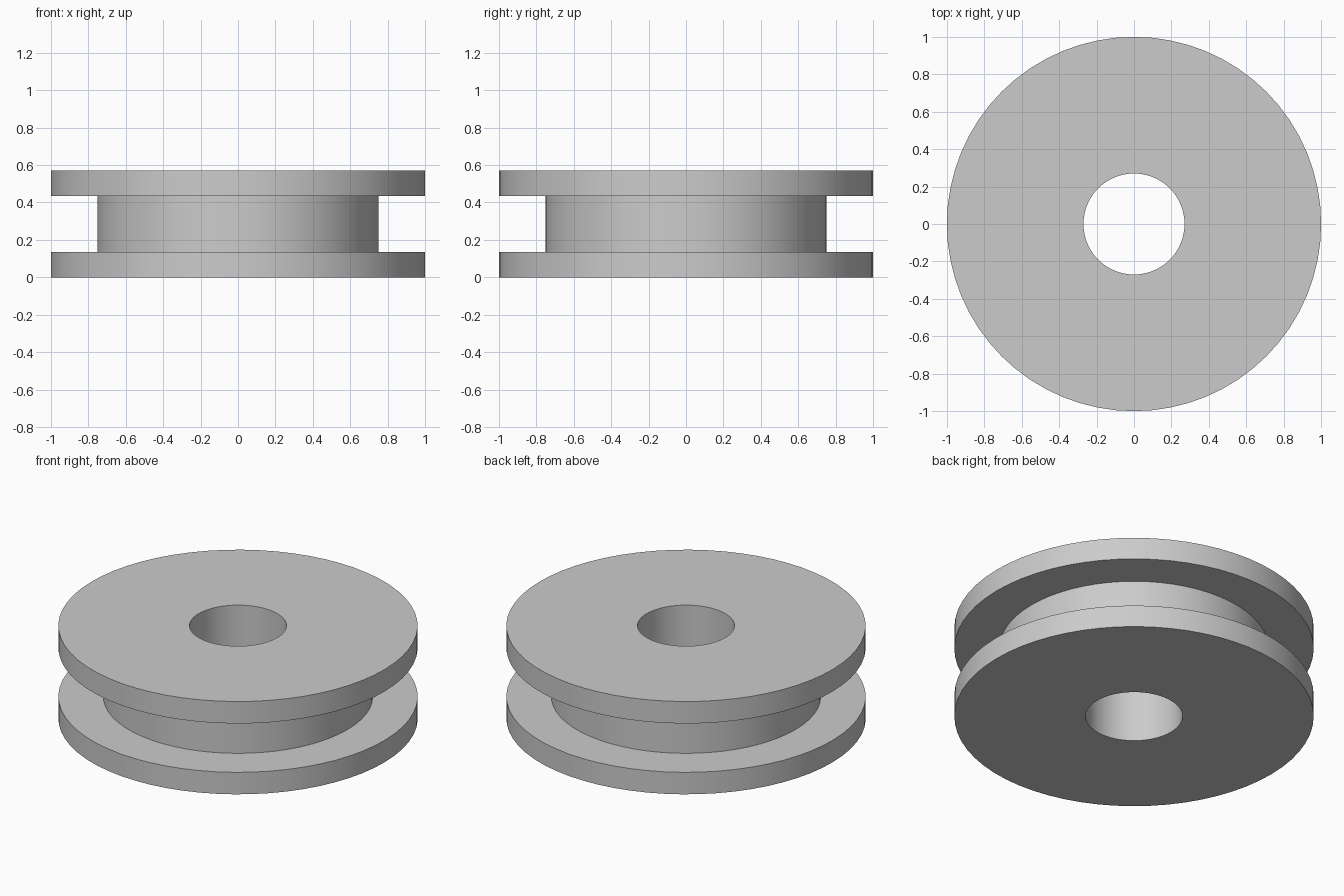
import bpy
import bmesh
import math

if "Cube" in bpy.data.objects:
    bpy.data.objects.remove(bpy.data.objects["Cube"])

SIDES = 64
HEIGHT = 0.57
FLANGE = 0.135   # flange thickness
R_OUT, R_HUB, R_BORE = 1.0, 0.75, 0.27

grey = bpy.data.materials.new("plain grey")
grey.diffuse_color = (0.6, 0.6, 0.6, 1.0)
grey.use_nodes = True
grey.node_tree.nodes["Principled BSDF"].inputs["Base Color"].default_value = grey.diffuse_color

# Closed cross-section of the grooved wheel: (radius, height)
profile = [
    (R_BORE, 0), (R_OUT, 0), (R_OUT, FLANGE), (R_HUB, FLANGE),
    (R_HUB, HEIGHT - FLANGE), (R_OUT, HEIGHT - FLANGE),
    (R_OUT, HEIGHT), (R_BORE, HEIGHT),
]

# Turn the cross-section around the vertical axis
bm = bmesh.new()
rings = []
for i in range(SIDES):
    a = 2 * math.pi * i / SIDES
    rings.append([bm.verts.new((r * math.cos(a), r * math.sin(a), z)) for r, z in profile])
for i in range(SIDES):
    here, there = rings[i], rings[(i + 1) % SIDES]
    for j in range(len(profile)):
        k = (j + 1) % len(profile)
        bm.faces.new((here[j], there[j], there[k], here[k]))
bmesh.ops.recalc_face_normals(bm, faces=bm.faces)

mesh = bpy.data.meshes.new("grooved_wheel")
bm.to_mesh(mesh)
bm.free()
mesh.materials.append(grey)
wheel = bpy.data.objects.new("grooved_wheel", mesh)
bpy.context.collection.objects.link(wheel)

# Smooth round walls, sharp rims
bpy.context.view_layer.objects.active = wheel
wheel.select_set(True)
bpy.ops.object.shade_smooth_by_angle(angle=math.radians(30))
